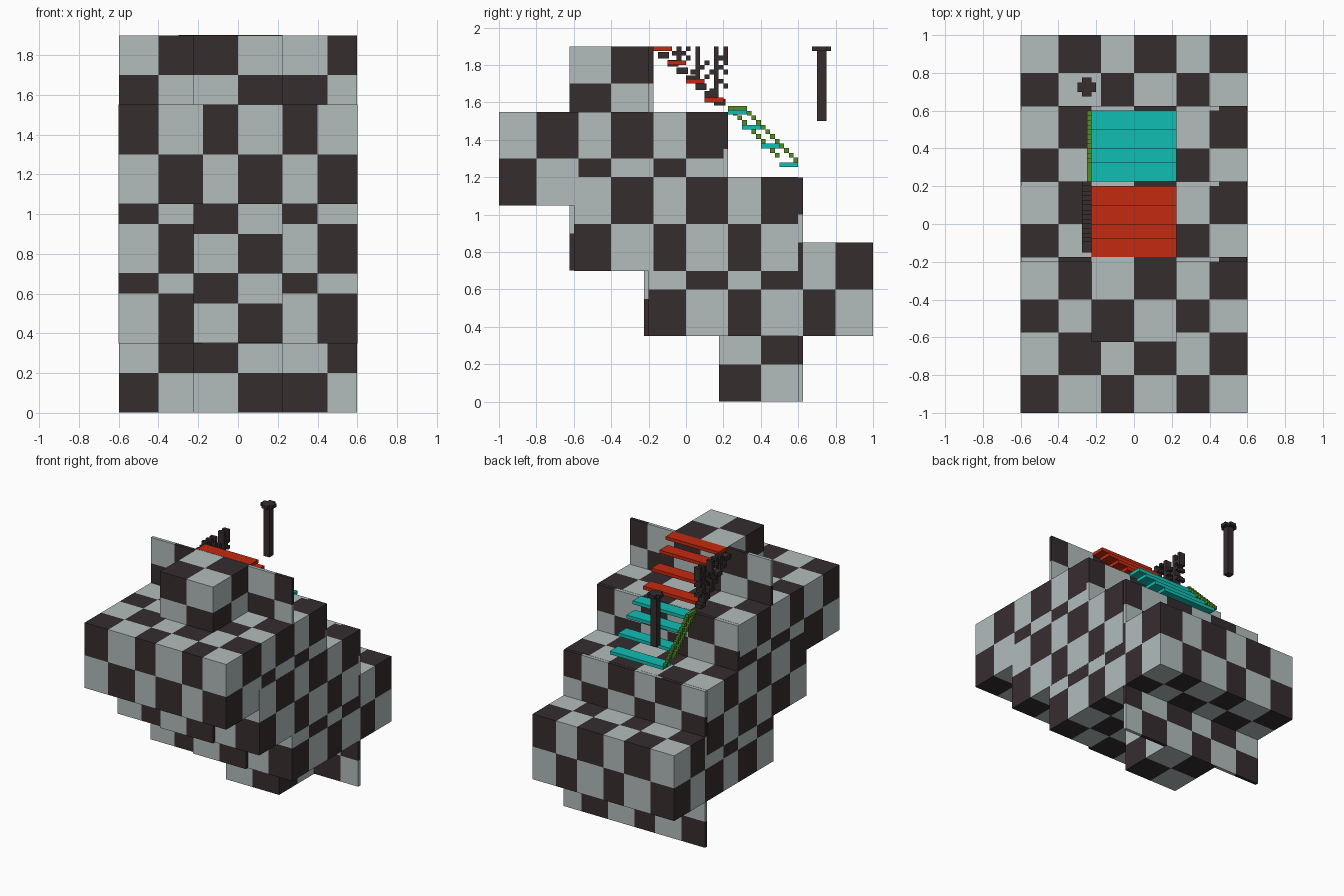
import bpy, bmesh
from mathutils import Vector

cube = bpy.data.objects.get("Cube")
if cube:
    bpy.data.objects.remove(cube, do_unlink=True)


def material(name, rgb):
    m = bpy.data.materials.new(name)
    m.use_nodes = True
    m.diffuse_color = (*rgb, 1)
    m.node_tree.nodes["Principled BSDF"].inputs["Base Color"].default_value = (*rgb, 1)
    return m


LIGHT = material("pale_grey", (0.445, 0.503, 0.503))
DARK = material("dark_brown", (0.037, 0.026, 0.028))
RED = material("red", (0.552, 0.023, 0.005))
CYAN = material("turquoise", (0.005, 0.515, 0.456))
GREEN = material("green", (0.085, 0.270, 0.018))


def finish(name, bm, mats):
    bmesh.ops.recalc_face_normals(bm, faces=bm.faces)
    me = bpy.data.meshes.new(name)
    bm.to_mesh(me)
    bm.free()
    for m in mats:
        me.materials.append(m)
    ob = bpy.data.objects.new(name, me)
    bpy.context.scene.collection.objects.link(ob)
    return ob


def checker_box(name, xs, ys, zs, phase=0):
    """Box cut at the given breaks, coloured as a 3D checkerboard."""
    bm = bmesh.new()
    br = (xs, ys, zs)
    for a in range(3):
        u, v = (a + 1) % 3, (a + 2) % 3
        for cell in (0, len(br[a]) - 2):
            pos = br[a][0] if cell == 0 else br[a][-1]
            if len(br[a]) == 2:
                ends = (br[a][0], br[a][1])
            else:
                ends = (pos,)
            if len(br[a]) == 2 and cell == 0 and any(f.tag for f in bm.faces if f.normal[a]):
                continue
            for p in ends:
                for i in range(len(br[u]) - 1):
                    for j in range(len(br[v]) - 1):
                        vs = []
                        for di, dj in ((0, 0), (1, 0), (1, 1), (0, 1)):
                            co = Vector()
                            co[a], co[u], co[v] = p, br[u][i + di], br[v][j + dj]
                            vs.append(bm.verts.new(co))
                        f = bm.faces.new(vs)
                        f.material_index = (cell + i + j + phase) % 2
            if len(br[a]) == 2:
                break
    bmesh.ops.remove_doubles(bm, verts=bm.verts, dist=0.0002)
    return finish(name, bm, (LIGHT, DARK))


def boxes(name, mat, ranges):
    """One object of plain boxes, each given as x0, x1, y0, y1, z0, z1."""
    bm = bmesh.new()
    for x0, x1, y0, y1, z0, z1 in ranges:
        vs = bmesh.ops.create_cube(bm, size=1)["verts"]
        for v in vs:
            v.co = Vector(((x0 + x1) / 2 + v.co.x * (x1 - x0),
                           (y0 + y1) / 2 + v.co.y * (y1 - y0),
                           (z0 + z1) / 2 + v.co.z * (z1 - z0)))
    return finish(name, bm, (mat,))


def shift(breaks, start, trim=0.0):
    """Move breaks to a start; trim pulls both ends in to avoid coplanar faces."""
    out = [start + b for b in breaks]
    out[0] += trim
    out[-1] -= trim
    return out


# Three repeating units, each a wide slab, a square core and a thin rear plate
WIDE = (0, 0.2, 0.425, 0.6, 0.825, 1.0, 1.2)
PLATE = (0, 0.2, 0.425, 0.6, 0.825, 1.05, 1.2)
CORE = (0, 0.225, 0.45)
for n, label in enumerate(("upper", "middle", "lower")):
    y, z = -0.4 + 0.4 * n, 1.3 - 0.35 * n
    checker_box(label + "_slab", shift(WIDE, -0.6, -0.001 if n == 1 else 0),
                shift(WIDE, y - 0.6), shift((0, 0.25, 0.5), z - 0.25))
    checker_box(label + "_core", shift(CORE, -0.225), shift(CORE, y - 0.225, 0.001),
                shift(WIDE, z - 0.6, 0.001))
    checker_box(label + "_rear_plate", shift(PLATE, -0.6, 0.001),
                (y + 0.2, y + 0.225), shift(WIDE, z - 0.6, 0.0015), phase=1)

# Stair treads in two flights
P = 0.025
boxes("red_treads", RED, [(-0.225, 0.225, y, y + 0.1, z, z + P) for y, z in
      ((-0.175, 1.875), (-0.1, 1.8), (0, 1.7), (0.1, 1.6))])
boxes("turquoise_treads", CYAN, [(-0.225, 0.225, y, y + 0.1, z, z + P) for y, z in
      ((0.225, 1.535), (0.3, 1.455), (0.4, 1.355), (0.5, 1.255))])

# Green stepped railing: two parallel diagonals and a landing bar
rail = [(-0.25, -0.225, 0.225, 0.3, 1.555, 1.58)]
for i in range(12):
    rail.append((-0.25, -0.225, 0.3 + P * i, 0.325 + P * i, 1.555 - P * i, 1.58 - P * i))
for i in range(10):
    rail.append((-0.25, -0.225, 0.25 + P * i, 0.275 + P * i, 1.53 - P * i, 1.555 - P * i))
boxes("green_railing", GREEN, rail)

# Dark railing: stepped stringer, balusters and small cross pieces
X = (-0.275, -0.225)
dark = []
for i in range(7):
    y, z = -0.15 + 0.05 * i, 1.835 - 0.042 * i
    dark.append((*X, y, y + 0.06, z, z + 0.035))
for y, z in ((-0.05, 1.8), (0.05, 1.7), (0.15, 1.6)):
    dark.append((*X, y, y + P, z, 1.9))
    dark.append((*X, y - P, y, z + 0.05, z + 0.075))
dark.append((*X, 0.2, 0.225, 1.8, 1.9))
for y, z in ((-0.025, 1.85), (0, 1.875), (0, 1.825), (0.075, 1.775), (0.1, 1.8),
             (0.175, 1.825), (0.175, 1.775), (0.2, 1.75), (0.175, 1.7), (0.2, 1.675),
             (0.125, 1.75), (0.1, 1.725)):
    dark.append((*X, y, y + P, z, z + P))
boxes("dark_railing", DARK, dark)

# Floating post with a cross-shaped cap
boxes("post", DARK, [(-0.275, -0.225, 0.7, 0.75, 1.5, 1.88),
                     (-0.3, -0.2, 0.7, 0.75, 1.875, 1.9),
                     (-0.275, -0.225, 0.675, 0.7, 1.875, 1.9),
                     (-0.275, -0.225, 0.75, 0.775, 1.875, 1.9)])
